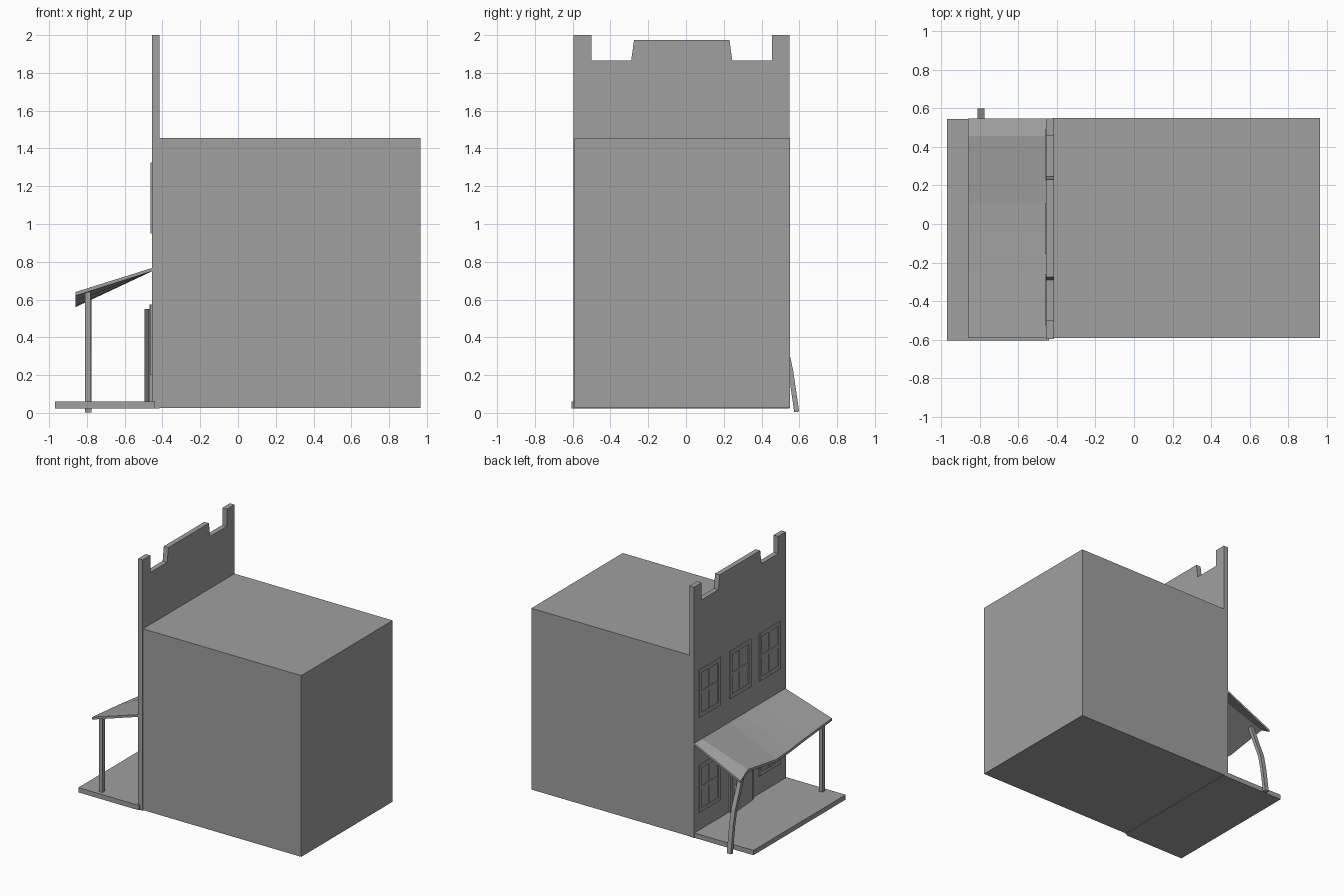
import bpy
from mathutils import Vector

if "Cube" in bpy.data.objects:
    bpy.data.objects.remove(bpy.data.objects["Cube"], do_unlink=True)

grey = bpy.data.materials.new("plain grey")
grey.use_nodes = True
grey.diffuse_color = (0.35, 0.35, 0.35, 1)
grey.node_tree.nodes["Principled BSDF"].inputs["Base Color"].default_value = (0.35, 0.35, 0.35, 1)


def loft(name, rings):
    """Skin a closed solid through a list of equal-length rings."""
    n = len(rings[0])
    verts = [p for ring in rings for p in ring]
    faces = [list(range(n))[::-1], [len(verts) - n + i for i in range(n)]]
    for r in range(len(rings) - 1):
        a, b = r * n, (r + 1) * n
        for i in range(n):
            j = (i + 1) % n
            faces.append((a + i, a + j, b + j, b + i))
    mesh = bpy.data.meshes.new(name)
    mesh.from_pydata(verts, [], faces)
    mesh.materials.append(grey)
    obj = bpy.data.objects.new(name, mesh)
    bpy.context.collection.objects.link(obj)
    # make the normals point outward
    bpy.context.view_layer.objects.active = obj
    obj.select_set(True)
    bpy.ops.object.mode_set(mode='EDIT')
    bpy.ops.mesh.select_all(action='SELECT')
    bpy.ops.mesh.normals_make_consistent(inside=False)
    bpy.ops.object.mode_set(mode='OBJECT')
    obj.select_set(False)
    return obj


def box(name, x, y, z):
    return loft(name, [[(x[0], y[0], h), (x[1], y[0], h), (x[1], y[1], h), (x[0], y[1], h)] for h in z])


WALL = -0.455

# Main block and porch floor
box("building_body", (-0.42, 0.965), (-0.59, 0.55), (0.025, 1.455))
box("porch_floor", (-0.97, -0.44), (-0.605, 0.545), (0.022, 0.06))

# Tall false front with a stepped parapet
outline = [(-0.595, 0.022), (-0.595, 2.0), (-0.5, 2.0), (-0.5, 1.865), (-0.29, 1.865),
           (-0.275, 1.975), (0.23, 1.975), (0.245, 1.865), (0.455, 1.865),
           (0.455, 2.0), (0.548, 2.0), (0.548, 0.022)]
loft("false_front", [[(x, y, z) for y, z in outline] for x in (WALL, -0.415)])


# Windows: a raised frame, with bars between four panes
def window(name, y0, z0, w=0.265, h=0.375, t=0.03):
    x = (WALL - 0.007, WALL + 0.005)
    y1, z1, yc, zc = y0 + w, z0 + h, y0 + w / 2, z0 + h / 2
    box(name + "_left_stile", x, (y1 - t, y1), (z0, z1))
    box(name + "_right_stile", x, (y0, y0 + t), (z0, z1))
    box(name + "_sill", x, (y0 + t, y1 - t), (z0, z0 + t))
    box(name + "_head", x, (y0 + t, y1 - t), (z1 - t, z1))
    bar = (WALL - 0.005, WALL + 0.005)
    box(name + "_upright_bar", bar, (yc - 0.014, yc + 0.014), (z0 + t, z1 - t))
    box(name + "_cross_bar", bar, (y0 + t, y1 - t), (zc - 0.014, zc + 0.014))


for label, y in (("left", 0.225), ("middle", -0.155), ("right", -0.525)):
    window("upper_" + label + "_window", y, 0.95)
    if label != "middle":
        window("lower_" + label + "_window", y, 0.2)

# Doorway with a door standing slightly open
frame = (-0.468, WALL + 0.005)
box("door_left_jamb", frame, (0.09, 0.115), (0.06, 0.55))
box("door_right_jamb", frame, (-0.18, -0.155), (0.06, 0.55))
box("door_lintel", frame, (-0.18, 0.115), (0.55, 0.575))
loft("door", [[(-0.46, -0.155, z), (-0.475, -0.155, z), (-0.495, 0.085, z), (-0.48, 0.088, z)]
              for z in (0.06, 0.55)])

# Sagging porch roof: the wall edge is straight, the outer edge dips
sag = [(-0.59, 0.62), (-0.25, 0.59), (-0.05, 0.568), (0.105, 0.56), (0.455, 0.615), (0.548, 0.56)]
loft("porch_roof", [[(WALL, y, 0.75), (-0.86, y, z), (-0.86, y, z + 0.02), (WALL, y, 0.767)]
                    for y, z in sag])

# One sound post and one bent post that has slipped off the porch
box("right_post", (-0.81, -0.78), (-0.575, -0.545), (0.06, 0.64))
path = [Vector((0, y, z)) for y, z in
        ((0.415, 0.63), (0.475, 0.47), (0.53, 0.335), (0.555, 0.22), (0.586, 0.005))]
rings = []
for i, p in enumerate(path):
    d = (path[min(i + 1, len(path) - 1)] - path[max(i - 1, 0)]).normalized()
    side = Vector((0, -d.z, d.y)) * 0.013
    a, b = p + side, p - side
    rings.append([(-0.81, a.y, a.z), (-0.775, a.y, a.z), (-0.775, b.y, b.z), (-0.81, b.y, b.z)])
loft("bent_left_post", rings)
